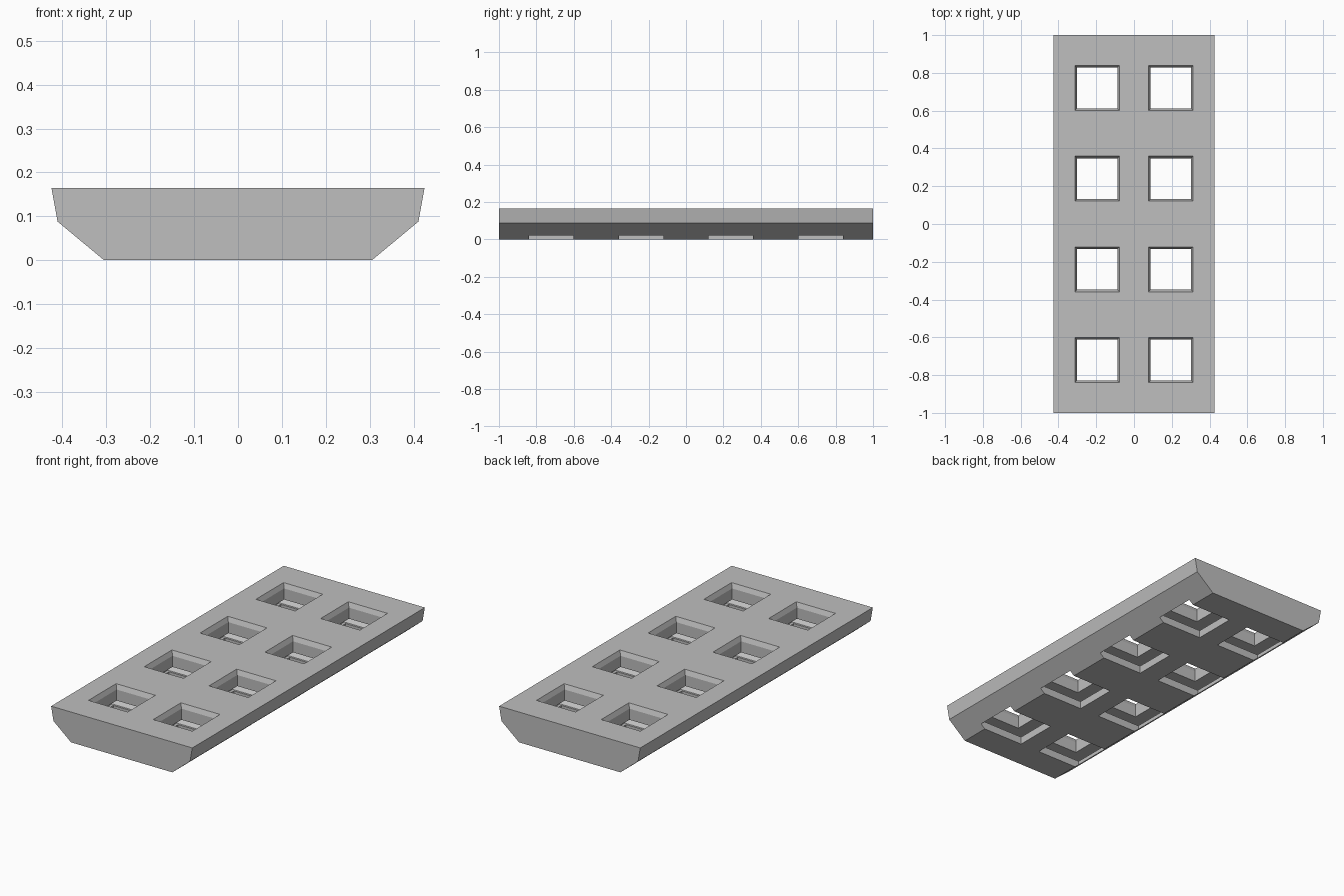
import bpy
import bmesh

cube = bpy.data.objects.get("Cube")
if cube:
    bpy.data.objects.remove(cube, do_unlink=True)

grey = bpy.data.materials.new("plain_grey")
grey.use_nodes = True
colour = (0.52, 0.52, 0.52, 1)
grey.diffuse_color = colour
grey.node_tree.nodes["Principled BSDF"].inputs["Base Color"].default_value = colour


def loft(bm, rings):
    """Skin a stack of closed rings and cap both ends."""
    loops = [[bm.verts.new(p) for p in ring] for ring in rings]
    for a, b in zip(loops, loops[1:]):
        for i in range(len(a)):
            j = (i + 1) % len(a)
            bm.faces.new((a[i], a[j], b[j], b[i]))
    bm.faces.new(loops[0][::-1])
    bm.faces.new(loops[-1])


def make_object(name, bm):
    bmesh.ops.recalc_face_normals(bm, faces=bm.faces[:])
    mesh = bpy.data.meshes.new(name)
    bm.to_mesh(mesh)
    bm.free()
    mesh.materials.append(grey)
    obj = bpy.data.objects.new(name, mesh)
    bpy.context.collection.objects.link(obj)
    return obj


# Tray body: mirrored cross-section swept from front to back
half = [(0.305, 0), (0.411, 0.088), (0.425, 0.165)]
section = half + [(-x, z) for x, z in reversed(half)]
bm = bmesh.new()
loft(bm, [[(x, y, z) for x, z in section] for y in (-1, 1)])
body = make_object("tray_body", bm)

# Pocket steps (height, half width, half length): bottom recess, flared
# undercut, straight shaft and tapered mouth
steps = [
    (-0.05, 0.135, 0.119), (0.042, 0.135, 0.119),
    (0.042, 0.150, 0.130), (0.080, 0.185, 0.180),
    (0.080, 0.107, 0.108), (0.140, 0.107, 0.108),
    (0.190, 0.129, 0.130),
]
bm = bmesh.new()
for cx in (-0.195, 0.195):
    for cy in (-0.72, -0.24, 0.24, 0.72):
        loft(bm, [[(cx + sx * w, cy + sy * d, z)
                   for sx, sy in ((-1, -1), (1, -1), (1, 1), (-1, 1))]
                  for z, w, d in steps])
cutter = make_object("pocket_cutter", bm)
cutter.hide_render = True

# Cut the pockets
cut = body.modifiers.new("pockets", "BOOLEAN")
cut.operation = "DIFFERENCE"
cut.solver = "EXACT"
cut.object = cutter
bpy.context.view_layer.objects.active = body
bpy.ops.object.modifier_apply(modifier=cut.name)
bpy.data.objects.remove(cutter, do_unlink=True)
